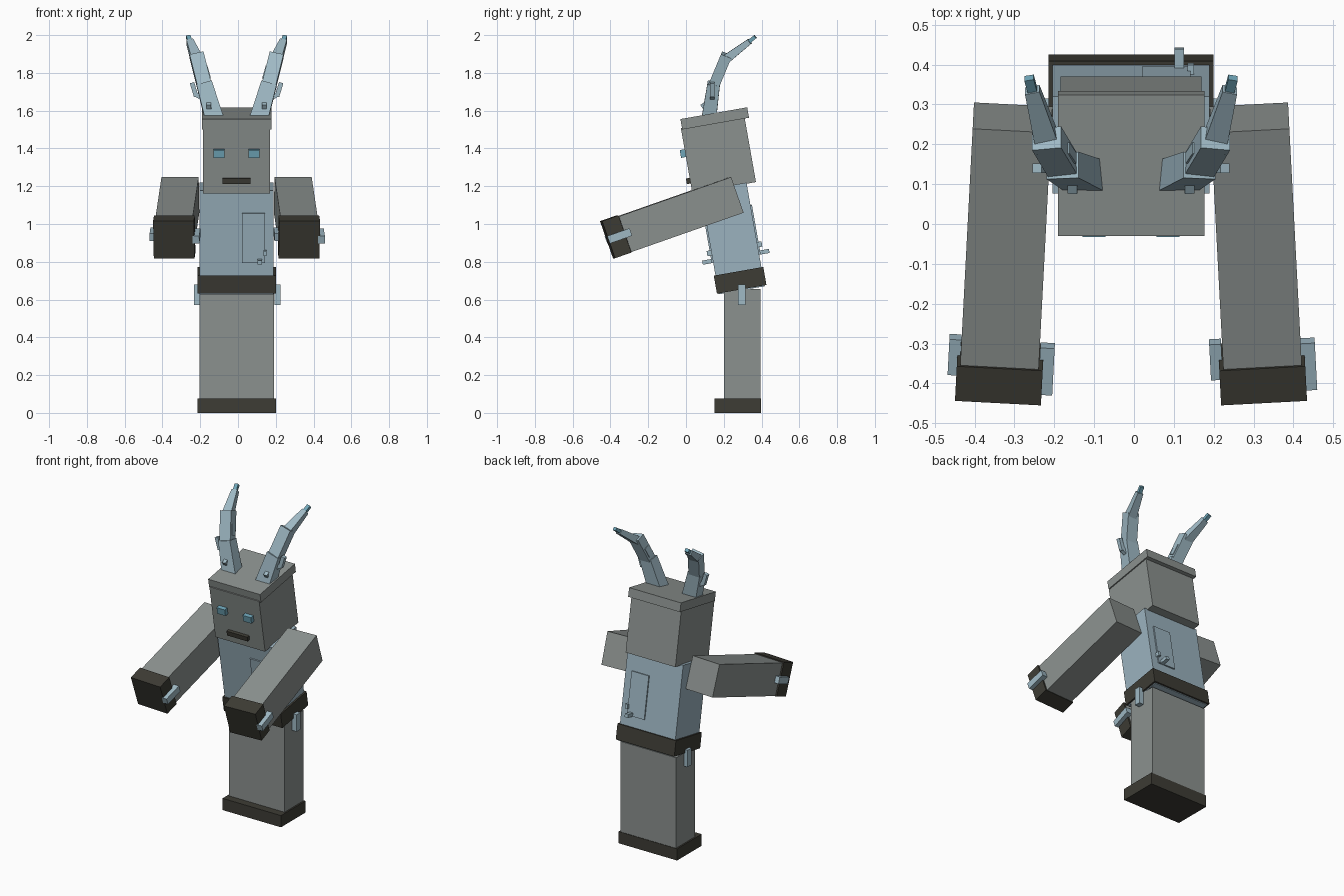
import bpy, bmesh, math
from mathutils import Matrix, Vector

old = bpy.data.objects.get("Cube")
if old:
    bpy.data.objects.remove(old, do_unlink=True)


def material(name, rgb):
    m = bpy.data.materials.new(name)
    m.use_nodes = True
    m.diffuse_color = (*rgb, 1)
    bsdf = m.node_tree.nodes["Principled BSDF"]
    bsdf.inputs["Base Color"].default_value = (*rgb, 1)
    bsdf.inputs["Roughness"].default_value = 0.8
    return m


GREY = material("stone grey", (0.26, 0.285, 0.275))
DARK = material("dark brown", (0.047, 0.045, 0.035))
BLUE = material("pale blue", (0.33, 0.45, 0.52))
ICE = material("ice blue", (0.35, 0.49, 0.56))
TEAL = material("teal", (0.16, 0.38, 0.48))


def box(name, mat, size, matrix, taper=1.0):
    """Box of a given size, centred on the matrix; taper scales its top end."""
    bm = bmesh.new()
    bmesh.ops.create_cube(bm, size=1)
    for v in bm.verts:
        k = taper if v.co.z > 0 else 1
        v.co = Vector((v.co.x * size[0] * k, v.co.y * size[1] * k, v.co.z * size[2]))
    mesh = bpy.data.meshes.new(name)
    bm.to_mesh(mesh)
    bm.free()
    mesh.materials.append(mat)
    ob = bpy.data.objects.new(name, mesh)
    ob.matrix_world = matrix
    bpy.context.collection.objects.link(ob)
    return ob


def span(name, mat, x, y, z, frame=Matrix()):
    """Box given by its ranges on three axes of a frame."""
    mid = Vector([(a + b) / 2 for a, b in (x, y, z)])
    return box(name, mat, [b - a for a, b in (x, y, z)], frame @ Matrix.Translation(mid))


def beam(name, mat, p, q, width, depth, taper=1.0):
    """Box running from p to q, kept as square to the x axis as possible."""
    p, q = Vector(p), Vector(q)
    d = (q - p).normalized()
    ax = (Vector((1, 0, 0)) - d * d.x).normalized()
    ay = d.cross(ax)
    rot = Matrix((ax, ay, d)).transposed().to_4x4()
    return box(name, mat, (width, depth, (q - p).length),
               Matrix.Translation((p + q) / 2) @ rot, taper)


CX = -0.0075                                        # middle of the body
LEAN = Matrix.Rotation(math.radians(10), 4, 'X')    # body tips forward

# Legs and foot
span("legs", GREY, (-0.205, 0.19), (0.20, 0.394), (0.004, 0.655))
span("foot", DARK, (-0.215, 0.20), (0.15, 0.397), (0, 0.075))

# Torso, belt
span("torso", BLUE, (-0.204, 0.189), (0.28, 0.527), (0.588, 1.145), LEAN)
span("belt", DARK, (-0.215, 0.20), (0.271, 0.537), (0.593, 0.69), LEAN)

# Door panels with a handle and a latch, on the chest and the back
for side, face, out in (("front", 0.28, -1), ("back", 0.527, 1)):
    for part, x, z, depth in (("panel", (0.02, 0.142), (0.757, 1.025), 0.008),
                              ("handle", (0.102, 0.126), (0.757, 0.779), 0.056),
                              ("latch", (0.134, 0.151), (0.797, 0.825), 0.024)):
        y = sorted((face - out * 0.01, face + out * depth))
        span(f"{side}_{part}", BLUE if part == "panel" else ICE, x, y, z, LEAN)

# Head, cap and face
span("head", GREY, (-0.184, 0.169), (0.235, 0.577), (1.139, 1.49), LEAN)
span("head_cap", GREY, (-0.191, 0.177), (0.241, 0.60), (1.481, 1.537), LEAN)
span("mouth", DARK, (-0.081, 0.066), (0.215, 0.245), (1.192, 1.222), LEAN)

for s, side in ((-1, "right"), (1, "left")):
    def at(x, y, z):
        return (CX + s * x, y, z)

    # Eye
    eye = CX + s * 0.0925
    span(side + "_eye", TEAL, (eye - 0.029, eye + 0.029), (0.209, 0.245),
         (1.334, 1.376), LEAN)

    # Hip peg
    hip = -0.004 + s * 0.212
    span(side + "_hip_peg", ICE, (hip - 0.016, hip + 0.016), (0.275, 0.315),
         (0.572, 0.68))

    # Arm and hand, reaching forward and slightly outward
    turn = (Matrix.Rotation(math.radians(3 * s), 4, 'Z')
            @ Matrix.Rotation(math.radians(19.3), 4, 'X'))
    arm = Matrix.Translation(at(0.313, -0.03, 1.05)) @ turn
    hand = Matrix.Translation(at(0.330, -0.372, 0.932)) @ turn
    box(side + "_arm", GREY, (0.197, 0.63, 0.20), arm)
    box(side + "_hand", DARK, (0.216, 0.092, 0.208), hand)

    # Wrist pegs, a long one and a short one
    box(side + "_long_wrist_peg", ICE, (0.036, 0.125, 0.042),
        hand @ Matrix.Translation((0.117, 0.015, 0)))
    box(side + "_short_wrist_peg", ICE, (0.03, 0.095, 0.042),
        hand @ Matrix.Translation((-0.115, 0.04, 0)))

    # Antler: stacked segments that bend outward and back
    beam(side + "_antler_base", ICE, at(0.116, 0.12, 1.55), at(0.172, 0.147, 1.745),
         0.098, 0.078, 0.85)
    beam(side + "_antler_middle", ICE, at(0.167, 0.14, 1.715), at(0.212, 0.215, 1.895),
         0.075, 0.058)
    beam(side + "_antler_upper", ICE, at(0.207, 0.195, 1.86), at(0.248, 0.337, 1.967),
         0.062, 0.05, 0.6)
    beam(side + "_antler_tip", TEAL, at(0.246, 0.33, 1.962), at(0.256, 0.367, 1.992),
         0.024, 0.02)

    # Antler twigs
    beam(side + "_twig_stem", ICE, at(0.165, 0.14, 1.655), at(0.222, 0.14, 1.69),
         0.024, 0.024)
    beam(side + "_twig", ICE, at(0.214, 0.14, 1.675), at(0.236, 0.14, 1.748),
         0.024, 0.024)
    beam(side + "_base_peg", ICE, at(0.145, 0.115, 1.60), at(0.147, 0.088, 1.638),
         0.024, 0.03)
    beam(side + "_inner_bump", ICE, at(0.148, 0.165, 1.77), at(0.165, 0.19, 1.83),
         0.022, 0.03)
